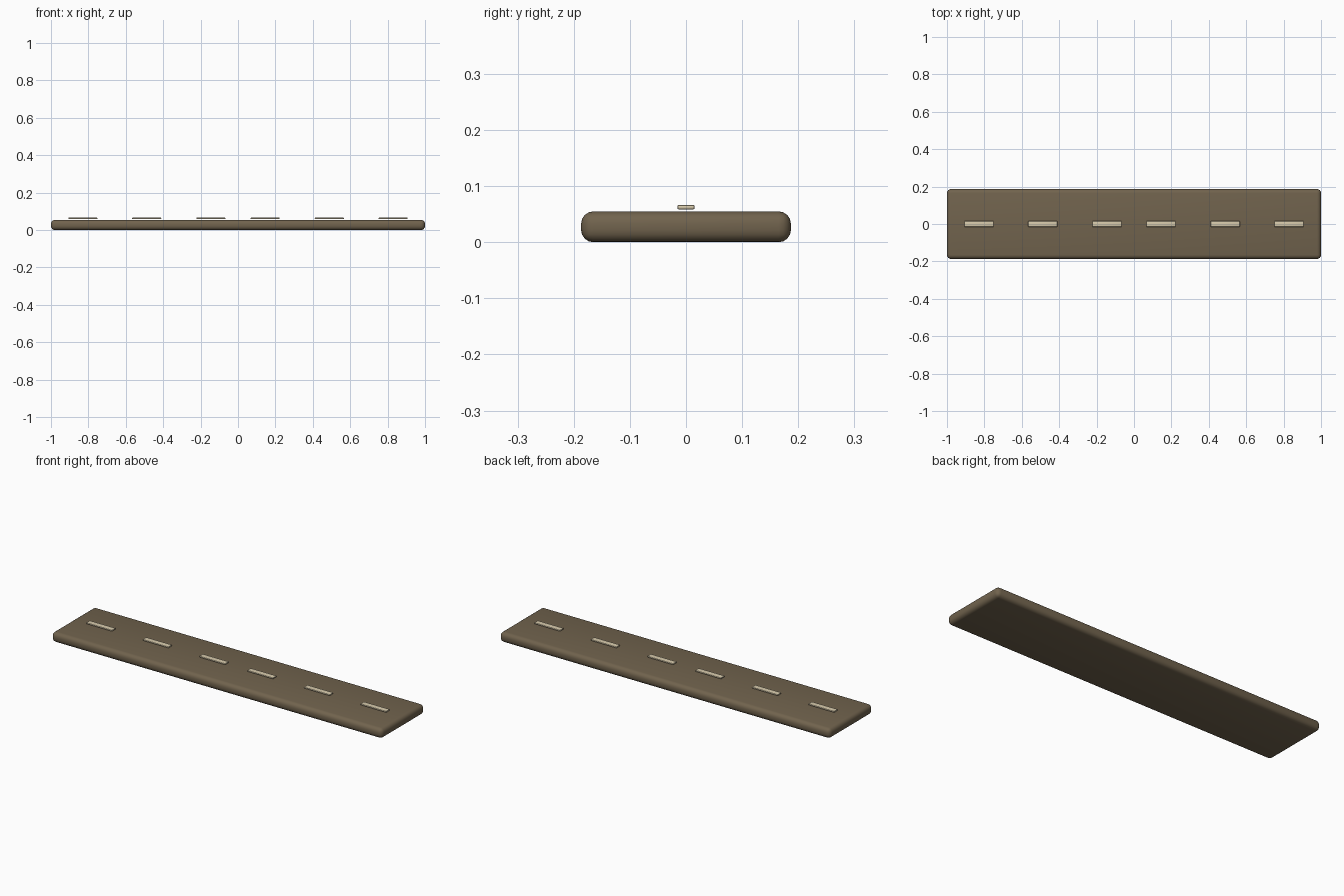
import bpy

if "Cube" in bpy.data.objects:
    bpy.data.objects.remove(bpy.data.objects["Cube"])


def material(name, color):
    m = bpy.data.materials.new(name)
    m.diffuse_color = (*color, 1)
    m.use_nodes = True
    m.node_tree.nodes["Principled BSDF"].inputs["Base Color"].default_value = m.diffuse_color
    return m


def rounded_box(name, center, size, radius, segments, mat):
    bpy.ops.mesh.primitive_cube_add(size=1, location=center)
    ob = bpy.context.object
    ob.name = name
    ob.scale = size
    bpy.ops.object.transform_apply(location=False, rotation=False, scale=True)
    bevel = ob.modifiers.new("rounding", 'BEVEL')
    bevel.width = radius
    bevel.segments = segments
    bpy.ops.object.modifier_apply(modifier=bevel.name)
    bpy.ops.object.shade_smooth_by_angle()
    ob.data.materials.append(mat)
    return ob


asphalt = material("brown asphalt", (0.165, 0.125, 0.075))
paint = material("cream paint", (0.68, 0.59, 0.41))

# Road slab with rounded edges
rounded_box("road_slab", (0, 0, 0.0275), (2, 0.374, 0.055), 0.022, 4, asphalt)

# Centre line dashes, mirrored about the middle and hovering just above the slab
for i, x in enumerate((0.145, 0.488, 0.829)):
    for side, s in (("left", -1), ("right", 1)):
        rounded_box(f"lane_dash_{side}_{i + 1}", (s * x, 0, 0.0625),
                    (0.156, 0.031, 0.008), 0.003, 2, paint)
